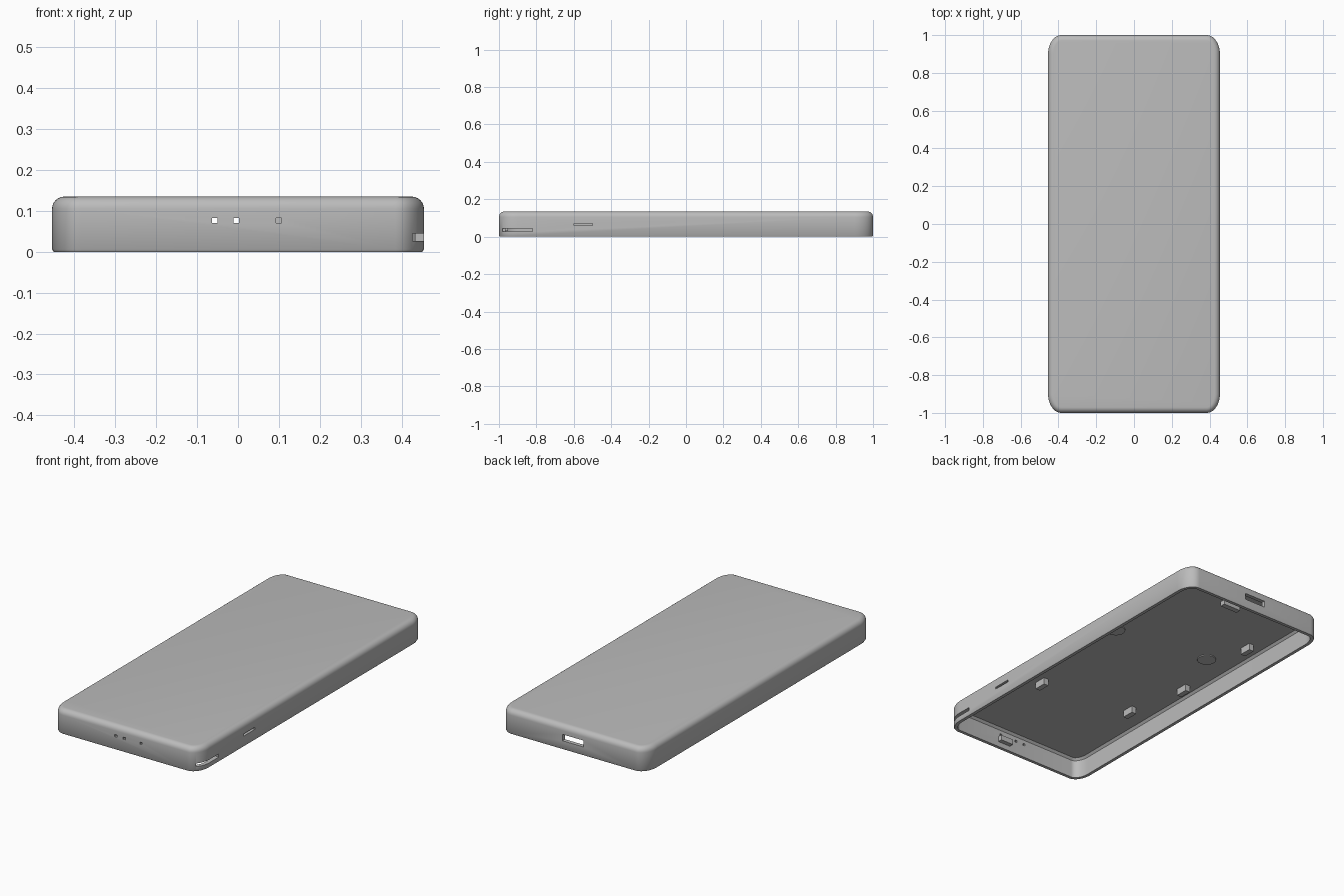
import bpy, bmesh, math
from mathutils import Matrix, Vector

if "Cube" in bpy.data.objects:
    bpy.data.objects.remove(bpy.data.objects["Cube"], do_unlink=True)

HALF_W, HALF_L, HEIGHT = 0.455, 1.0, 0.135
WALL, CEILING = 0.022, 0.115

grey = bpy.data.materials.new("matte_grey")
grey.use_nodes = True
colour = (0.5, 0.5, 0.5, 1)
grey.diffuse_color = colour
grey.node_tree.nodes["Principled BSDF"].inputs["Base Color"].default_value = colour


def make_object(name, bm):
    bmesh.ops.recalc_face_normals(bm, faces=bm.faces)
    mesh = bpy.data.meshes.new(name)
    bm.to_mesh(mesh)
    bm.free()
    mesh.materials.append(grey)
    obj = bpy.data.objects.new(name, mesh)
    bpy.context.collection.objects.link(obj)
    return obj


def add_box(bm, centre, size):
    bmesh.ops.create_cube(bm, size=1, matrix=Matrix.Translation(centre)
                          @ Matrix.Diagonal(Vector((*size, 1))))


def rounded_ring(bm, inset, z, steps=10):
    """Rounded rectangle with slightly elongated corners."""
    rx, ry = max(0.07 - inset, 0.025), max(0.10 - inset, 0.04)
    cx, cy = HALF_W - inset - rx, HALF_L - inset - ry
    ring = []
    for quarter, (sx, sy) in enumerate([(1, 1), (-1, 1), (-1, -1), (1, -1)]):
        for i in range(steps + 1):
            a = (quarter + i / steps) * math.pi / 2
            ring.append(bm.verts.new((sx * cx + rx * math.cos(a),
                                      sy * cy + ry * math.sin(a), z)))
    return ring


# Cover shell: outside skin from ceiling to rim to rounded top
bm = bmesh.new()
fillet = 0.03
profile = [(WALL + 0.012, CEILING), (WALL, CEILING - 0.012), (WALL, 0), (0.004, 0), (0, 0.006)]
for i in range(7):
    a = i / 6 * math.pi / 2
    profile.append((fillet * (1 - math.cos(a)), HEIGHT - fillet * (1 - math.sin(a))))
rings = [rounded_ring(bm, inset, z) for inset, z in profile]
for lower, upper in zip(rings, rings[1:]):
    for i in range(len(lower)):
        j = (i + 1) % len(lower)
        bm.faces.new((lower[i], lower[j], upper[j], upper[i]))
bm.faces.new(rings[0])
bm.faces.new(rings[-1])
shell = make_object("cover_shell", bm)

# Openings: microphone holes, side slots and the rear socket
bm = bmesh.new()
for x in (-0.057, -0.004, 0.1):
    add_box(bm, (x, -HALF_L, 0.077), (0.014, 0.1, 0.012))
add_box(bm, (HALF_W, -0.9, 0.036), (0.09, 0.16, 0.018))
add_box(bm, (HALF_W, -0.55, 0.066), (0.09, 0.1, 0.012))
add_box(bm, (0, HALF_L, 0.066), (0.13, 0.1, 0.036))
cutter = make_object("opening_cutter", bm)
cutter.hide_render = True
cut = shell.modifiers.new("openings", 'BOOLEAN')
cut.operation, cut.solver, cut.object = 'DIFFERENCE', 'EXACT', cutter
bpy.context.view_layer.objects.active = shell
shell.select_set(True)
bpy.ops.object.modifier_apply(modifier=cut.name)
bpy.data.objects.remove(cutter, do_unlink=True)
bpy.ops.object.shade_smooth_by_angle(angle=math.radians(35))

# Clips hanging from the inner ceiling
bm = bmesh.new()
for x, y in [(0.26, -0.45), (-0.29, -0.38), (-0.36, -0.02), (-0.34, 0.53)]:
    add_box(bm, (x, y, CEILING - 0.018), (0.03, 0.07, 0.04))
add_box(bm, (0.02, 0.82, CEILING - 0.012), (0.11, 0.03, 0.03))
make_object("inner_clips", bm)

# Low round pads on the inner ceiling
bm = bmesh.new()
for x, y in [(0.31, 0.22), (-0.26, 0.29)]:
    bmesh.ops.create_cone(bm, cap_ends=True, segments=16, radius1=0.05, radius2=0.05,
                          depth=0.012, matrix=Matrix.Translation((x, y, CEILING)))
make_object("ceiling_pads", bm)

# Catch on the inside of the front wall
bm = bmesh.new()
add_box(bm, (0.08, -HALF_L + WALL + 0.01, 0.045), (0.08, 0.03, 0.03))
make_object("front_catch", bm)
